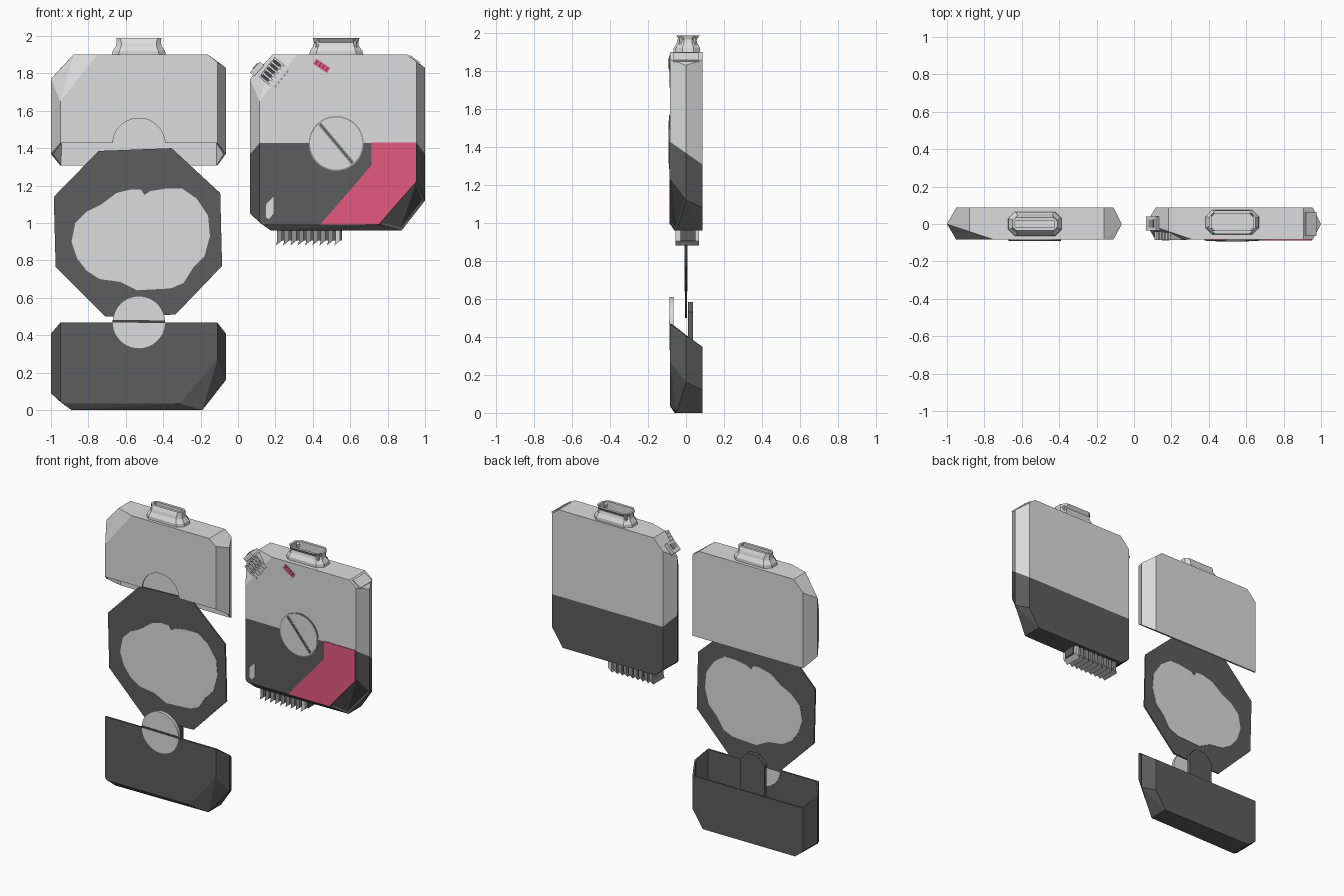
import bpy, bmesh
from math import sin, cos, pi, hypot
from mathutils import Vector

cube = bpy.data.objects.get("Cube")
if cube:
    bpy.data.objects.remove(cube, do_unlink=True)


def material(name, red, green, blue):
    mat = bpy.data.materials.new(name)
    mat.use_nodes = True
    mat.diffuse_color = (red, green, blue, 1)
    mat.node_tree.nodes["Principled BSDF"].inputs["Base Color"].default_value = (red, green, blue, 1)
    return mat


light = material("light grey", .72, .72, .72)
dark = material("dark grey", .11, .11, .11)
deep = material("deep grey", .06, .06, .06)
steel = material("mid grey", .3, .3, .3)
pink = material("pink", .78, .1, .21)

FRONT, BACK, LIFT = -.084, .088, .96
LEFT_X, RIGHT_X = -1, .065          # origins of the open and the closed case
SEAM_POINT = Vector((0, FRONT, .467))
SEAM_NORMAL = Vector((0, .12, .172)).normalized()


def add_object(name, bm, *mats, location=(0, 0, 0)):
    mesh = bpy.data.meshes.new(name)
    bm.to_mesh(mesh)
    bm.free()
    obj = bpy.data.objects.new(name, mesh)
    obj.location = location
    for mat in mats:
        mesh.materials.append(mat)
    bpy.context.collection.objects.link(obj)
    return obj


def prism(name, outline, y_front, y_back, mat):
    """Extrude an x-z outline along y."""
    bm = bmesh.new()
    face = bm.faces.new([bm.verts.new((x, y_front, z)) for x, z in outline])
    new = bmesh.ops.extrude_face_region(bm, geom=[face])["geom"]
    moved = [v for v in new if isinstance(v, bmesh.types.BMVert)]
    bmesh.ops.translate(bm, verts=moved, vec=(0, y_back - y_front, 0))
    bmesh.ops.recalc_face_normals(bm, faces=bm.faces)
    return add_object(name, bm, mat)


def disc(name, x, z, radius, y_front, y_back, mat, sides=48):
    turn = [2 * pi * i / sides for i in range(sides)]
    return prism(name, [(x + radius * cos(a), z + radius * sin(a)) for a in turn], y_front, y_back, mat)


def strip(name, start, end, width, y_front, y_back, mat):
    """Straight bar between two x-z points."""
    (ax, az), (bx, bz) = start, end
    length = hypot(bx - ax, bz - az)
    nx, nz = -(bz - az) / length * width / 2, (bx - ax) / length * width / 2
    outline = [(ax + nx, az + nz), (bx + nx, bz + nz), (bx - nx, bz - nz), (ax - nx, az - nz)]
    return prism(name, outline, y_front, y_back, mat)


def case_hull():
    """Faceted case: front outline, widest outline and back outline."""
    front = [(.06, .035), (.69, .035), (.89, .27), (.89, .9), (.84, .94), (.25, .94), (.05, .69), (.05, .05)]
    middle = [(.11, -.06, 0), (.81, -.05, 0), (.935, 0, .16), (.935, 0, .87), (.84, 0, .94),
              (.12, -.04, .94), (0, 0, .81), (0, 0, .09)]
    back = [(.05, .05), (.11, 0), (.81, 0), (.89, .12), (.89, .9), (.84, .94), (.12, .94), (.05, .865)]
    points = [(x, FRONT, z) for x, z in front] + middle + [(x, BACK, z) for x, z in back]
    bm = bmesh.new()
    for point in points:
        bm.verts.new(point)
    bmesh.ops.convex_hull(bm, input=bm.verts[:])
    bmesh.ops.delete(bm, geom=[v for v in bm.verts if not v.link_faces], context="VERTS")
    bmesh.ops.dissolve_limit(bm, angle_limit=.04, verts=bm.verts[:], edges=bm.edges[:])
    bmesh.ops.recalc_face_normals(bm, faces=bm.faces)
    return bm


def seam_cut(bm, **keep):
    geom = bm.verts[:] + bm.edges[:] + bm.faces[:]
    bmesh.ops.bisect_plane(bm, geom=geom, plane_co=SEAM_POINT, plane_no=SEAM_NORMAL, **keep)


def half_case(name, mat, z, **keep):
    bm = case_hull()
    seam_cut(bm, **keep)
    obj = add_object(name, bm, mat, location=(LEFT_X, 0, z))
    wall = obj.modifiers.new("wall", "SOLIDIFY")
    wall.thickness, wall.offset = .012, -1
    return obj


def handle(name, x, y, slot_x, slot_y):
    """Octagonal stepped loop with a sunken slot on top."""
    top = LIFT + .94
    levels = [(top - .01, .145, .065), (top + .02, .14, .065), (top + .045, .122, .05),
              (top + .065, .118, .045), (top + .088, slot_x + .015, slot_y + .018),
              (top + .088, slot_x, slot_y), (top + .02, slot_x, slot_y)]
    bm = bmesh.new()
    rings = []
    for z, hx, hy in levels:
        cut = hy * .55 if hx > slot_x + .001 else hy * .1
        corners = [(hx, hy - cut), (hx - cut, hy), (cut - hx, hy), (-hx, hy - cut),
                   (-hx, cut - hy), (cut - hx, -hy), (hx - cut, -hy), (hx, cut - hy)]
        rings.append([bm.verts.new((x + a, y + b, z)) for a, b in corners])
    for low, high in zip(rings, rings[1:]):
        for i in range(len(low)):
            j = (i + 1) % len(low)
            bm.faces.new((low[i], low[j], high[j], high[i]))
    bm.faces.new(rings[0][::-1])
    bm.faces.new(rings[-1])
    bmesh.ops.recalc_face_normals(bm, faces=bm.faces)
    return add_object(name, bm, light)


# Open case: hollow lid with a round notch, and hollow tray
lid = half_case("open_lid", light, LIFT, clear_inner=True)
cutter = disc("notch_cutter", -.53, 1.42, .14, -.12, -.05, light)
cutter.hide_render = True
cutter.display_type = "WIRE"
notch = lid.modifiers.new("notch", "BOOLEAN")
notch.object, notch.operation = cutter, "DIFFERENCE"
cutter.hide_set(True)
half_case("open_tray", dark, 0, clear_outer=True)
handle("open_lid_handle", -.53, 0, .105, .016)

# Tray latch disc and the post behind it
disc("tray_disc", -.53, .47, .14, -.087, -.065, light)
strip("tray_disc_slot", (-.67, .475), (-.39, .472), .014, -.09, -.0865, deep)
prism("tray_post", [(-.62, .01), (-.44, .01), (-.44, .53), (-.49, .585), (-.57, .585), (-.62, .53)],
      .01, .036, dark)

# Thin eight-sided card with an irregular pale patch
prism("card", [(-.745, 1.385), (-.355, 1.4), (-.095, 1.16), (-.085, .77), (-.335, .51),
               (-.71, .5), (-.975, .765), (-.985, 1.14)], -.005, .005, dark)
patch = [(-.89, .9), (-.87, 1), (-.81, 1.06), (-.73, 1.1), (-.65, 1.16), (-.57, 1.18), (-.52, 1.18),
         (-.5, 1.15), (-.47, 1.17), (-.38, 1.185), (-.3, 1.185), (-.22, 1.13), (-.16, 1.04), (-.15, .93),
         (-.18, .82), (-.24, .76), (-.29, .68), (-.36, .65), (-.54, .64), (-.63, .685), (-.74, .7),
         (-.81, .745), (-.86, .81)]
prism("card_patch", patch, -.008, .008, light)

# Closed case: two colours split at the seam, sunken panel on the lower corner
bm = case_hull()
seam_cut(bm)
corner = []
for face in bm.faces:
    centre, normal = face.calc_center_median(), face.normal
    face.material_index = 0 if (centre - SEAM_POINT).dot(SEAM_NORMAL) > 0 else 1
    if normal.x > .1 and normal.y < -.1 and normal.z < -.1 and centre.z < .3:
        corner.append(face)
if corner:
    bmesh.ops.inset_region(bm, faces=corner, thickness=.016, depth=-.006)
    for face in corner:
        face.material_index = 2
add_object("closed_case", bm, light, dark, deep, location=(RIGHT_X, 0, LIFT))
handle("closed_case_handle", .525, .01, .11, .045)

# Front panel and small marker plates
prism("pink_panel", [(.715, 1.43), (.952, 1.43), (.952, 1.22), (.753, .992), (.44, .992), (.715, 1.31)],
      -.088, FRONT + .002, pink)
prism("white_marker", [(.15, 1.1), (.19, 1.14), (.19, 1.05), (.165, 1.02), (.15, 1.03)],
      -.088, FRONT + .002, light)
strip("pink_clip", (.41, 1.865), (.485, 1.815), .032, -.089, FRONT + .002, pink)
for i in range(4):
    x, z = .42 + .018 * i, 1.858 - .012 * i
    strip("pink_clip_rib", (x - .006, z - .009), (x + .006, z + .009), .005, -.091, -.088, deep)

# Dial with a slanted groove
disc("dial_rim", .525, 1.425, .147, -.087, -.08, steel)
disc("dial", .525, 1.425, .14, -.09, -.08, light)
strip("dial_groove", (.437, 1.53), (.613, 1.32), .022, -.0915, -.0895, steel)
strip("dial_groove_line", (.437, 1.53), (.613, 1.32), .006, -.0925, -.091, deep)

# Grille on the upper corner
along, across = Vector((.625, .78)), Vector((-.78, .625))
middle = Vector((.195, 1.8))
strip("grille_back", middle - along * .06, middle + along * .06, .095, -.072, -.04, deep)
for i in range(6):
    spot = middle + along * (i - 2.5) * .025
    strip("grille_bar", spot - across * .055, spot + across * .055, .011, -.086, -.04, light)
for side in (-1, 0, 1):
    spot = middle + across * side * .048
    strip("grille_rail", spot - along * .068, spot + along * .068, .009, -.086, -.04, steel)

# Clips on the upper edges
strip("left_clip", (.075, 1.795), (.128, 1.852), .03, -.035, .04, light)
strip("left_clip_slot", (.085, 1.82), (.11, 1.848), .02, -.02, .025, steel)
strip("right_clip", (.915, 1.892), (.972, 1.852), .014, -.065, .065, light)

# Comb of slanted teeth underneath
strip("comb_core", (.215, .935), (.555, .935), .06, -.03, .05, dark)
for i in range(9):
    x = .208 + .039 * i
    prism("comb_tooth", [(x, .965), (x + .026, .965), (x + .026, .905), (x - .006, .88), (x, .9)],
          -.055, .068, steel if i < 8 else light)
